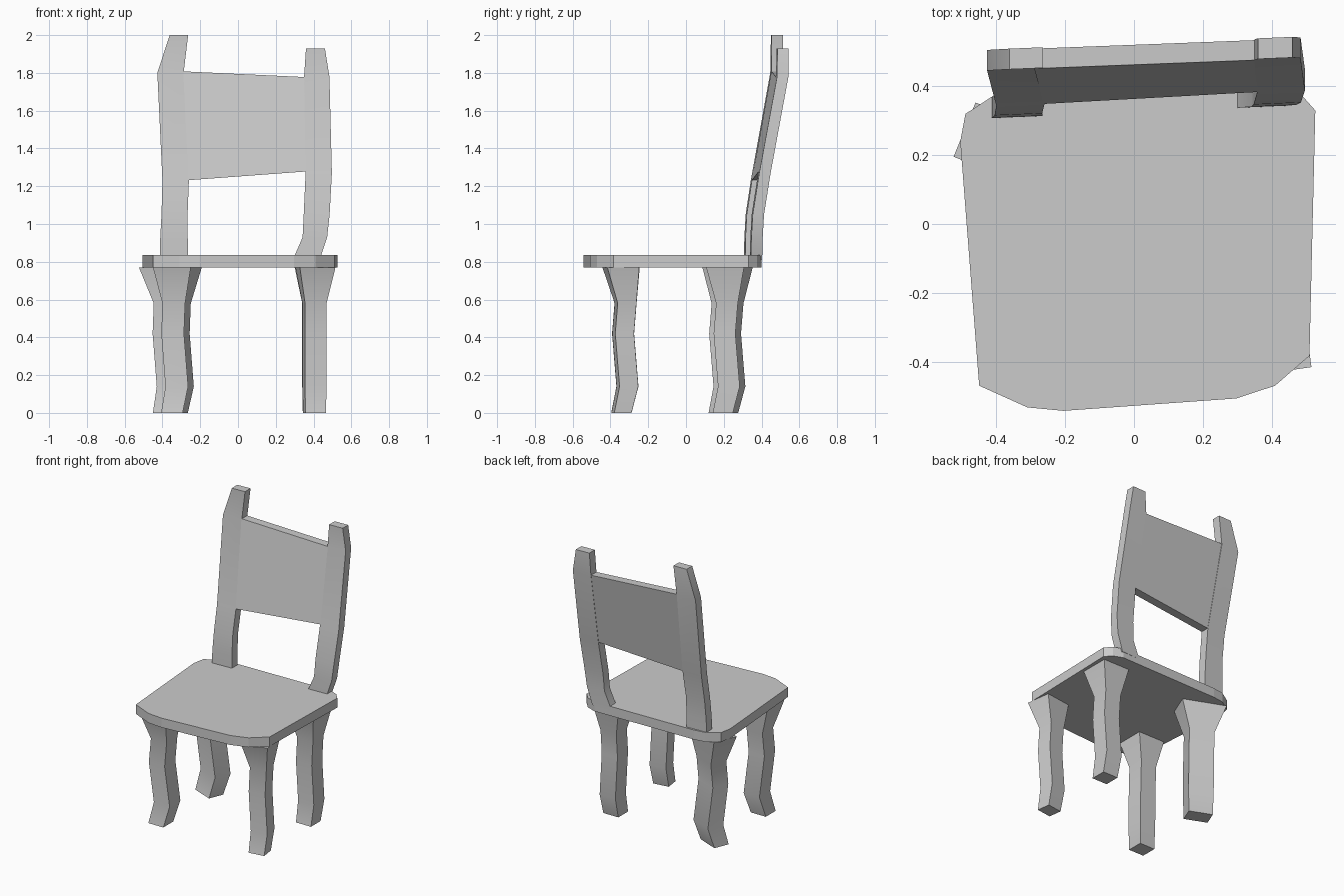
import bpy, bmesh, math
from mathutils import Matrix, Vector

if "Cube" in bpy.data.objects:
    bpy.data.objects.remove(bpy.data.objects["Cube"])


def loft(name, rings, smooth=True):
    """Skin a stack of matching rings and cap both ends."""
    bm = bmesh.new()
    loops = [[bm.verts.new(p) for p in ring] for ring in rings]
    for a, b in zip(loops, loops[1:]):
        n = len(a)
        for i in range(n):
            bm.faces.new((a[i], a[(i + 1) % n], b[(i + 1) % n], b[i]))
    bm.faces.new(loops[0])
    bm.faces.new(loops[-1])
    bmesh.ops.recalc_face_normals(bm, faces=bm.faces)
    me = bpy.data.meshes.new(name)
    bm.to_mesh(me)
    bm.free()
    ob = bpy.data.objects.new(name, me)
    bpy.context.collection.objects.link(ob)
    if smooth:
        bpy.ops.object.select_all(action='DESELECT')
        ob.select_set(True)
        bpy.context.view_layer.objects.active = ob
        bpy.ops.object.shade_smooth_by_angle(angle=math.radians(30))
    return ob


# Seat: uneven rounded slab
outline = [(-0.49, 0.32), (-0.505, 0.24), (-0.45, -0.47), (-0.31, -0.533),
           (-0.205, -0.543), (0.297, -0.507), (0.41, -0.47), (0.51, -0.383),
           (0.527, 0.33), (0.487, 0.375), (0.42, 0.40), (-0.33, 0.385), (-0.407, 0.374)]
loft("seat", [[(x, y, z) for x, y in outline] for z in (0.77, 0.835)], False)


# Legs: flared at the top, kinked near the foot
def leg(name, x, y, angle, size, top, top_shift, sway):
    rot = Matrix.Rotation(math.radians(angle), 3, 'Z')
    w, d = size
    levels = [(0, -0.010 * sway, -0.022, w * 0.95, d * 0.92),
              (0.14, 0.016 * sway, 0.010, w, d),
              (0.42, -0.006 * sway, -0.013, w, d),
              (0.58, 0, 0, w, d),
              (0.77, top_shift[0], top_shift[1], top[0], top[1])]
    rings = []
    for z, dx, dy, a, b in levels:
        c = Vector((x + dx, y + dy, z))
        rings.append([c + rot @ Vector((sx * a / 2, sy * b / 2, 0))
                      for sx, sy in ((-1, -1), (1, -1), (1, 1), (-1, 1))])
    loft(name, rings)


leg("front_left_leg", -0.34, -0.32, 0, (0.12, 0.117), (0.20, 0.19), (-0.01, -0.02), 1)
leg("front_right_leg", 0.405, -0.32, 8, (0.115, 0.10), (0.19, 0.17), (0.005, -0.025), 0)
leg("back_left_leg", -0.348, 0.22, -22, (0.165, 0.115), (0.29, 0.17), (-0.01, 0.0), 1)
leg("back_right_leg", 0.40, 0.217, 0, (0.12, 0.115), (0.20, 0.20), (0.0, -0.01), 0)

# Backrest: everything follows one leaning side profile (z, front y)
LEAN = [(0.80, 0.308), (0.92, 0.309), (1.05, 0.316), (1.22, 0.341), (1.79, 0.447), (2.0, 0.448)]


def lean_y(x, z):
    for (z0, y0), (z1, y1) in zip(LEAN, LEAN[1:]):
        if z <= z1:
            break
    return y0 + (y1 - y0) * (z - z0) / (z1 - z0) + 0.042 * (x + 0.4)


def slab(name, rows, thick):
    """Rows of (left x, left z, right x, right z) given thickness behind the profile."""
    rings = []
    for xa, za, xb, zb in rows:
        ya, yb = lean_y(xa, za), lean_y(xb, zb)
        rings.append([(xa, ya, za), (xb, yb, zb), (xb, yb + thick, zb), (xa, ya + thick, za)])
    loft(name, rings)


def post(name, rows):
    slab(name, [(a, z, b, z) for z, a, b in rows], 0.06)


post("back_left_post", [(0.81, -0.415, -0.266), (0.92, -0.412, -0.266), (1.05, -0.405, -0.267),
                        (1.23, -0.40, -0.26), (1.80, -0.427, -0.288), (2.0, -0.362, -0.264)])
post("back_right_post", [(0.81, 0.29, 0.432), (0.93, 0.342, 0.472), (1.05, 0.348, 0.485),
                         (1.27, 0.358, 0.497), (1.78, 0.35, 0.484), (1.93, 0.36, 0.46)])
slab("back_panel", [(-0.262, 1.232, 0.36, 1.278), (-0.29, 1.808, 0.352, 1.778)], 0.058)
